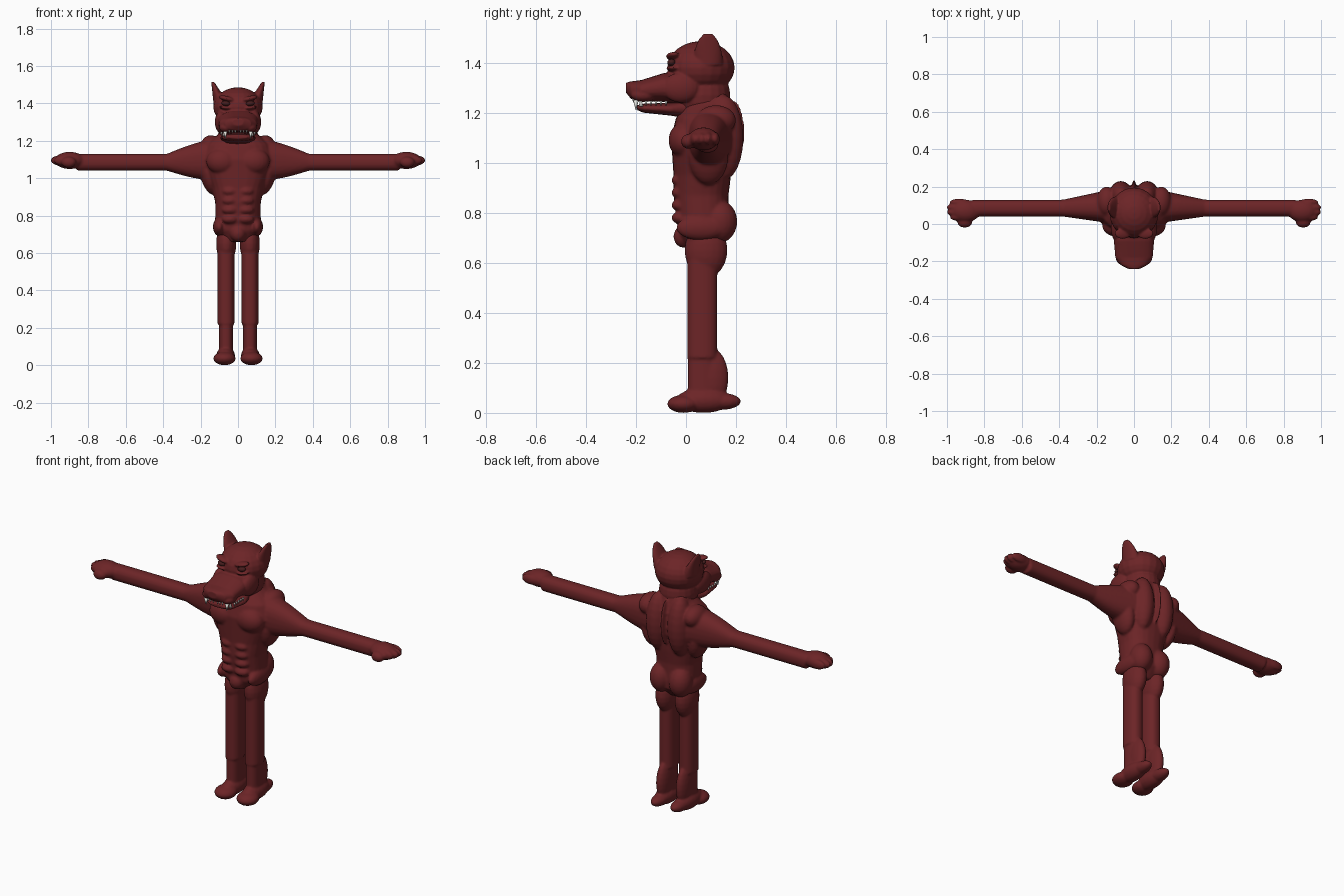
import bpy
import bmesh
import math
from mathutils import Matrix, Vector

if "Cube" in bpy.data.objects:
    bpy.data.objects.remove(bpy.data.objects["Cube"], do_unlink=True)


def material(name, color):
    mat = bpy.data.materials.new(name)
    mat.use_nodes = True
    mat.diffuse_color = (*color, 1)
    shader = mat.node_tree.nodes["Principled BSDF"]
    shader.inputs["Base Color"].default_value = (*color, 1)
    shader.inputs["Roughness"].default_value = 0.7
    return mat


HIDE = material("dark red hide", (0.15, 0.018, 0.02))
EYE = material("deep brown eye", (0.06, 0.012, 0.012))
TOOTH = material("ivory tooth", (0.75, 0.75, 0.7))


def loft(bm, axis, rows, boxy=0.85, sides=24):
    """Closed skin along an axis; each row is position, centre and radii on the other two axes."""
    rings = []
    for position, center_a, center_b, radius_a, radius_b in rows:
        ring = []
        for i in range(sides):
            angle = math.tau * i / sides
            c, s = math.cos(angle), math.sin(angle)
            point = [center_a + radius_a * math.copysign(abs(c) ** boxy, c),
                     center_b + radius_b * math.copysign(abs(s) ** boxy, s)]
            point.insert("xyz".index(axis), position)
            ring.append(bm.verts.new(point))
        rings.append(ring)
    for low, high in zip(rings, rings[1:]):
        for i in range(sides):
            j = (i + 1) % sides
            bm.faces.new((low[i], low[j], high[j], high[i]))
    bm.faces.new(rings[0][::-1])
    bm.faces.new(rings[-1])


def centred(position, half_width, low, high):
    """Loft row that straddles the middle of the body."""
    return position, 0, (low + high) / 2, half_width, (high - low) / 2


def blob(bm, center, radii, turn=0):
    """Ellipsoid, turned about y in degrees."""
    matrix = (Matrix.Translation(center) @ Matrix.Rotation(math.radians(turn), 4, "Y")
              @ Matrix.Diagonal((*radii, 1)))
    bmesh.ops.create_uvsphere(bm, u_segments=20, v_segments=12, radius=1, matrix=matrix)


def mirror(bm):
    """Copy everything built so far to the other side."""
    copy = bmesh.ops.duplicate(bm, geom=bm.verts[:] + bm.edges[:] + bm.faces[:])["geom"]
    verts = [item for item in copy if isinstance(item, bmesh.types.BMVert)]
    bmesh.ops.scale(bm, vec=(-1, 1, 1), verts=verts)


def finish(name, bm, mat, voxel=None):
    """Make the object; with a voxel size its pieces are fused into one soft skin."""
    bmesh.ops.recalc_face_normals(bm, faces=bm.faces[:])
    mesh = bpy.data.meshes.new(name)
    bm.to_mesh(mesh)
    bm.free()
    mesh.materials.append(mat)
    mesh.polygons.foreach_set("use_smooth", [True] * len(mesh.polygons))
    obj = bpy.data.objects.new(name, mesh)
    bpy.context.collection.objects.link(obj)
    if voxel:
        fuse = obj.modifiers.new("fuse", "REMESH")
        fuse.mode = "VOXEL"
        fuse.voxel_size = voxel
        fuse.use_smooth_shade = True
        soften = obj.modifiers.new("soften", "SMOOTH")
        soften.iterations = 4


# Arm: even tube that flares into the shoulder
bm = bmesh.new()
shoulder, upper_arm, wrist = 0.1, 0.38, 0.86
arm_rows = []
for step in range(9):
    flare = 1 - step / 8
    x = upper_arm + (shoulder - upper_arm) * flare
    arm_rows.append((x, 0.085 + 0.01 * flare, 1.085 + 0.015 * flare,
                     0.045 + 0.05 * flare, 0.045 + 0.065 * math.sin(flare * math.pi / 2)))
arm_rows.append((wrist, *arm_rows[-1][1:]))
loft(bm, "x", arm_rows)

# Hand: palm, fingers fanned by a curve, thumb
blob(bm, center=(0.9, 0.07, 1.095), radii=(0.08, 0.06, 0.046))
for finger in range(4):
    reach = 0.93 + 0.02 * math.sin(finger)
    blob(bm, center=(reach, 0.035 + 0.027 * finger, 1.095), radii=(0.055, 0.019, 0.028))
blob(bm, center=(0.905, 0.01, 1.085), radii=(0.04, 0.03, 0.03))

# Muscles of one side: chest, flank, shoulder top, back, buttock, hip, belly ridges
blob(bm, center=(0.085, -0.01, 1.09), radii=(0.085, 0.06, 0.07))
blob(bm, center=(0.155, 0.09, 1.03), radii=(0.05, 0.08, 0.12), turn=12)
blob(bm, center=(0.145, 0.12, 1.17), radii=(0.055, 0.08, 0.06))
blob(bm, center=(0.07, 0.15, 1.1), radii=(0.065, 0.08, 0.17))
blob(bm, center=(0.062, 0.135, 0.765), radii=(0.064, 0.07, 0.085))
blob(bm, center=(0.1, 0.06, 0.74), radii=(0.034, 0.1, 0.05))
for ridge in range(4):
    blob(bm, center=(0.042, -0.02, 0.78 + 0.05 * ridge), radii=(0.045, 0.038, 0.026))
mirror(bm)

# Trunk from crotch to neck, with groin and spine crest
trunk = [(0.66, 0.07, 0, 0.12), (0.72, 0.12, -0.03, 0.17), (0.87, 0.122, -0.05, 0.17),
         (0.95, 0.14, -0.05, 0.18), (1.1, 0.19, -0.06, 0.19), (1.18, 0.17, -0.04, 0.2),
         (1.24, 0.1, 0, 0.18), (1.3, 0.08, 0.02, 0.16)]
loft(bm, "z", [centred(*row) for row in trunk])
blob(bm, center=(0, -0.01, 0.705), radii=(0.042, 0.04, 0.045))
blob(bm, center=(0, 0.185, 1.12), radii=(0.012, 0.05, 0.13))
finish("torso_and_arms", bm, HIDE, voxel=0.007)

# Legs: straight tube, thigh, calf and ankle swellings, then the long flat foot
bm = bmesh.new()
leg_center, leg_radii = (0.064, 0.065), (0.045, 0.06)
loft(bm, "z", [(z, *leg_center, *leg_radii) for z in (0.22, 0.72)])
loft(bm, "z", [(z, *leg_center, 0.037, 0.058) for z in (0.04, 0.24)])
blob(bm, center=(0.063, 0.08, 0.65), radii=(0.054, 0.086, 0.11))
blob(bm, center=(0.064, 0.1, 0.14), radii=(0.036, 0.07, 0.12))
blob(bm, center=(0.072, -0.01, 0.036), radii=(0.06, 0.065, 0.036))
blob(bm, center=(0.066, 0.07, 0.05), radii=(0.05, 0.11, 0.05))
blob(bm, center=(0.064, 0.14, 0.046), radii=(0.04, 0.08, 0.034))
mirror(bm)
finish("legs", bm, HIDE, voxel=0.006)

# Ears: tapering, leaning outward to a rounded tip
bm = bmesh.new()
ear_rows = []
for step in range(7):
    rise = step / 6
    ear_rows.append((1.39 + 0.125 * rise, 0.088 + 0.047 * rise, 0.088,
                     0.042 - 0.034 * rise, 0.06 * math.sqrt(1 - 0.9 * rise ** 2)))
loft(bm, "z", ear_rows, boxy=1)

# Face of one side: brow, lower lid, cheek, lip, nostril
blob(bm, center=(0.06, -0.05, 1.425), radii=(0.045, 0.03, 0.014), turn=-14)
blob(bm, center=(0.065, -0.05, 1.377), radii=(0.036, 0.03, 0.01), turn=-6)
blob(bm, center=(0.09, -0.02, 1.3), radii=(0.034, 0.075, 0.06))
blob(bm, center=(0.062, -0.17, 1.27), radii=(0.038, 0.05, 0.028))
blob(bm, center=(0.02, -0.215, 1.3), radii=(0.022, 0.02, 0.02))
mirror(bm)

# Skull, throat and snout
blob(bm, center=(0, 0.06, 1.38), radii=(0.132, 0.135, 0.106))
blob(bm, center=(0, 0.065, 1.27), radii=(0.105, 0.112, 0.12))
snout = [(-0.24, 0.03, 1.28, 1.32), (-0.22, 0.07, 1.255, 1.325),
         (-0.18, 0.1, 1.247, 1.33), (-0.09, 0.108, 1.243, 1.358), (0, 0.1, 1.22, 1.37)]
loft(bm, "y", [centred(*row) for row in snout])
finish("head", bm, HIDE, voxel=0.005)

# Lower jaw
bm = bmesh.new()
jaw = [(-0.195, 0.05, 1.21, 1.23), (-0.17, 0.085, 1.2, 1.236),
       (-0.06, 0.095, 1.188, 1.24), (0.04, 0.06, 1.17, 1.26)]
loft(bm, "y", [centred(*row) for row in jaw])
finish("lower_jaw", bm, HIDE, voxel=0.005)

# Eyes
bm = bmesh.new()
blob(bm, center=(0.065, -0.058, 1.4), radii=(0.024, 0.017, 0.014), turn=-8)
mirror(bm)
finish("eyes", bm, EYE)

# Teeth: upper and lower fangs, then small ones along the lip
bm = bmesh.new()
teeth = [((0.068, -0.2, 1.25), 0.011, 0.04), ((0.076, -0.18, 1.225), 0.009, -0.034)]
teeth += [((0.089, -0.16 + 0.02 * i, 1.246), 0.006, 0.018) for i in range(5)]
teeth += [((0.014 + 0.016 * i, -0.21, 1.256), 0.006, 0.016) for i in range(3)]
for root, radius, length in teeth:
    flip = Matrix.Rotation(math.pi if length > 0 else 0, 4, "X")
    place = Matrix.Translation(Vector(root) - Vector((0, 0, length / 2))) @ flip
    bmesh.ops.create_cone(bm, cap_ends=True, segments=10, radius1=radius, radius2=0.001,
                          depth=abs(length), matrix=place)
mirror(bm)
finish("teeth", bm, TOOTH)
